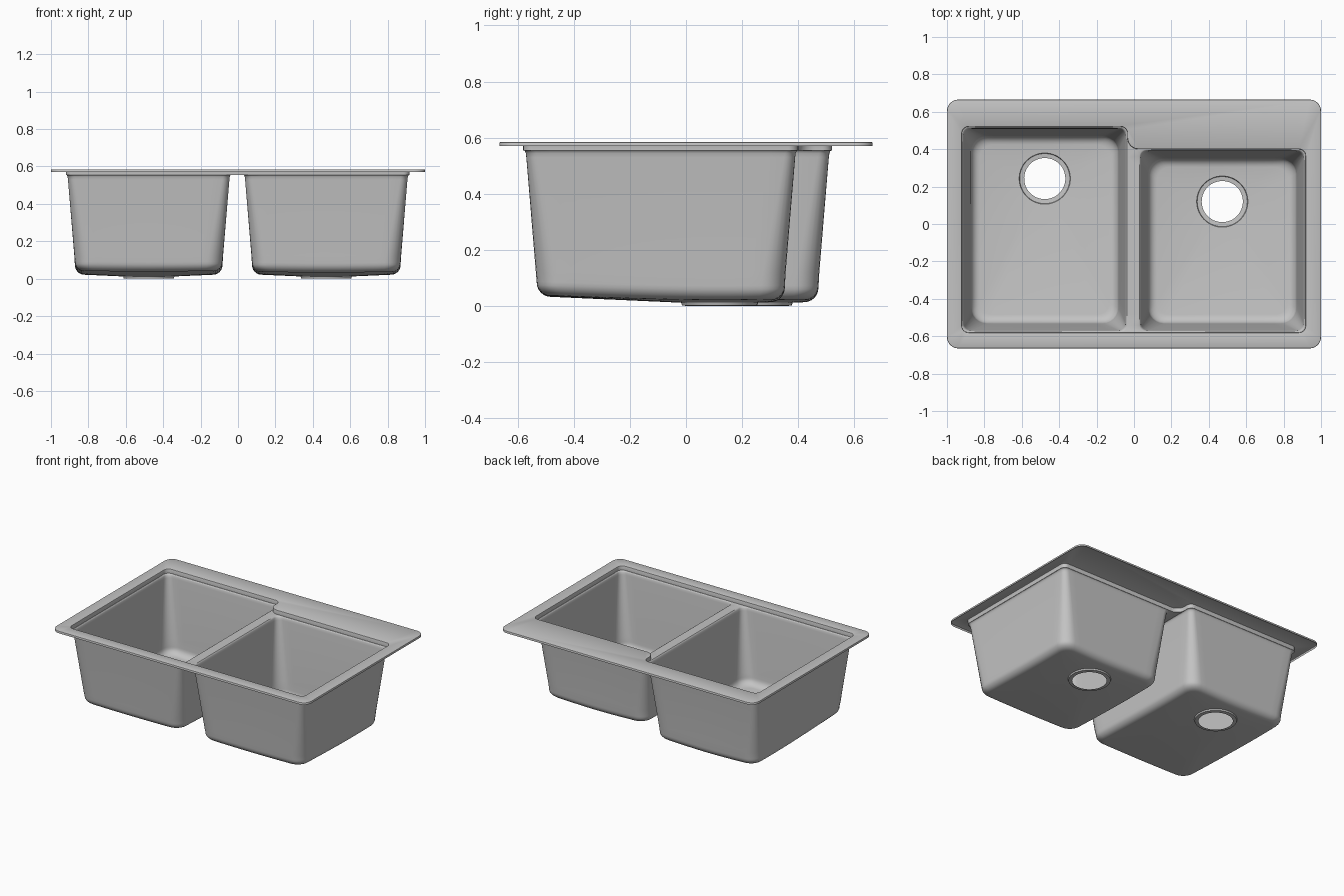
import bpy, bmesh, math
from mathutils import Vector

if "Cube" in bpy.data.objects:
    bpy.data.objects.remove(bpy.data.objects["Cube"], do_unlink=True)

TOP, WEB = 0.585, 0.555

steel = bpy.data.materials.new("sink_grey")
steel.use_nodes = True
colour = (0.55, 0.55, 0.55, 1)
steel.diffuse_color = colour
steel.node_tree.nodes["Principled BSDF"].inputs["Base Color"].default_value = colour


def outline(corners, seg=6, cuts=1):
    """Rounded right-angled outline; corners are (x, y, radius)."""
    pts, n = [], len(corners)
    for i, (x, y, r) in enumerate(corners):
        p = Vector((x, y))
        d1 = (Vector(corners[i - 1][:2]) - p).normalized()
        d2 = (Vector(corners[(i + 1) % n][:2]) - p).normalized()
        c = p + (d1 + d2) * r
        for k in range(seg + 1):
            t = math.pi / 2 * k / seg
            pts.append(c - d2 * r * math.cos(t) - d1 * r * math.sin(t))
        # divide the straight run up to the next corner
        nx, ny, nr = corners[(i + 1) % n]
        end = Vector((nx, ny)) - d2 * nr
        start = pts[-1].copy()
        pts += [start.lerp(end, k / cuts) for k in range(1, cuts)]
    return pts


def rect(x0, x1, y0, y1, r, **kw):
    return outline([(x0, y0, r), (x1, y0, r), (x1, y1, r), (x0, y1, r)], **kw)


def opening(o):
    """Shared stepped opening, grown outwards by o."""
    r = 0.035 + o
    return outline([(-0.92 - o, -0.58 - o, r), (0.917 + o, -0.58 - o, r),
                    (0.917 + o, 0.40 + o, r), (-0.035 + o, 0.40 + o, 0.06 - o),
                    (-0.035 + o, 0.52 + o, r), (-0.92 - o, 0.52 + o, r)])


bm = bmesh.new()


def add_loop(pts, z):
    height = z if callable(z) else lambda p: z
    return [bm.verts.new((p.x, p.y, height(p))) for p in pts]


def loft(loops):
    for a, b in zip(loops, loops[1:]):
        for i in range(len(a)):
            j = (i + 1) % len(a)
            bm.faces.new((a[i], a[j], b[j], b[i]))


def fill(*loops):
    edges = []
    for lp in loops:
        for i, v in enumerate(lp):
            w = lp[(i + 1) % len(lp)]
            edges.append(bm.edges.get((v, w)) or bm.edges.new((v, w)))
    bmesh.ops.triangle_fill(bm, edges=edges, use_beauty=True, normal=(0, 0, 1))


# Rim with turned-down lip
rim = [add_loop(rect(-1 + i, 1 - i, -0.665 + i, 0.665 - i, 0.06 - i), z)
       for i, z in ((0, 0.57), (0, 0.58), (0.0015, 0.5835), (0.005, TOP))]
loft(rim)

# Rolled edge of the opening, down to the divider
edge = [add_loop(opening(o), z)
        for o, z in ((0.005, TOP), (0.0015, 0.5835), (0, 0.58), (0, WEB))]
loft(edge)
fill(rim[-1], edge[0])


def bowl(x0, x1, y0, y1, drain):
    d = Vector(drain)
    hole, flange = 0.11, 0.137

    def floor(p):
        return 0.012 + 0.045 * max(0, (p - d).length - flange)

    def ring(i, r):
        return rect(x0 + i, x1 - i, y0 + i, y1 - i, r, cuts=16)

    # rounded top edge and tapering walls
    loops = [add_loop(ring(i, r), z) for i, r, z in
             ((0, 0.035, WEB), (0.004, 0.036, 0.552), (0.007, 0.038, 0.545),
              (0.009, 0.04, 0.53), (0.043, 0.08, 0.12))]
    # curved foot that follows the sloping floor
    foot, steps = 0.048, 6
    for k in range(steps + 1):
        a = math.pi / 2 * k / steps
        pts = ring(0.046 + foot * (1 - math.cos(a)), 0.085 - 0.02 * k / steps)
        loops.append(add_loop(pts, lambda p: floor(p) + foot * (1 - math.sin(a))))
    # floor falling to the recessed drain seat
    for r, z in ((flange, 0.012), (flange - 0.003, 0.002), (hole, 0)):
        loops.append(add_loop([d + (p - d).normalized() * r for p in pts], z))
    loft(loops)
    return loops[0]


left_top = bowl(-0.918, -0.037, -0.578, 0.518, (-0.477, 0.243))
right_top = bowl(0.029, 0.915, -0.578, 0.398, (0.472, 0.12))

# Low divider between the bowls
fill(edge[-1], left_top, right_top)

bmesh.ops.recalc_face_normals(bm, faces=bm.faces)
bm.faces.ensure_lookup_table()
top = max(bm.faces, key=lambda f: f.calc_center_median().z)
if top.normal.z < 0:
    bmesh.ops.reverse_faces(bm, faces=bm.faces)

mesh = bpy.data.meshes.new("double_sink")
bm.to_mesh(mesh)
bm.free()
mesh.materials.append(steel)
sink = bpy.data.objects.new("double_sink", mesh)
bpy.context.scene.collection.objects.link(sink)

bpy.ops.object.select_all(action="DESELECT")
sink.select_set(True)
bpy.context.view_layer.objects.active = sink
bpy.ops.object.shade_smooth_by_angle(angle=math.radians(35))
